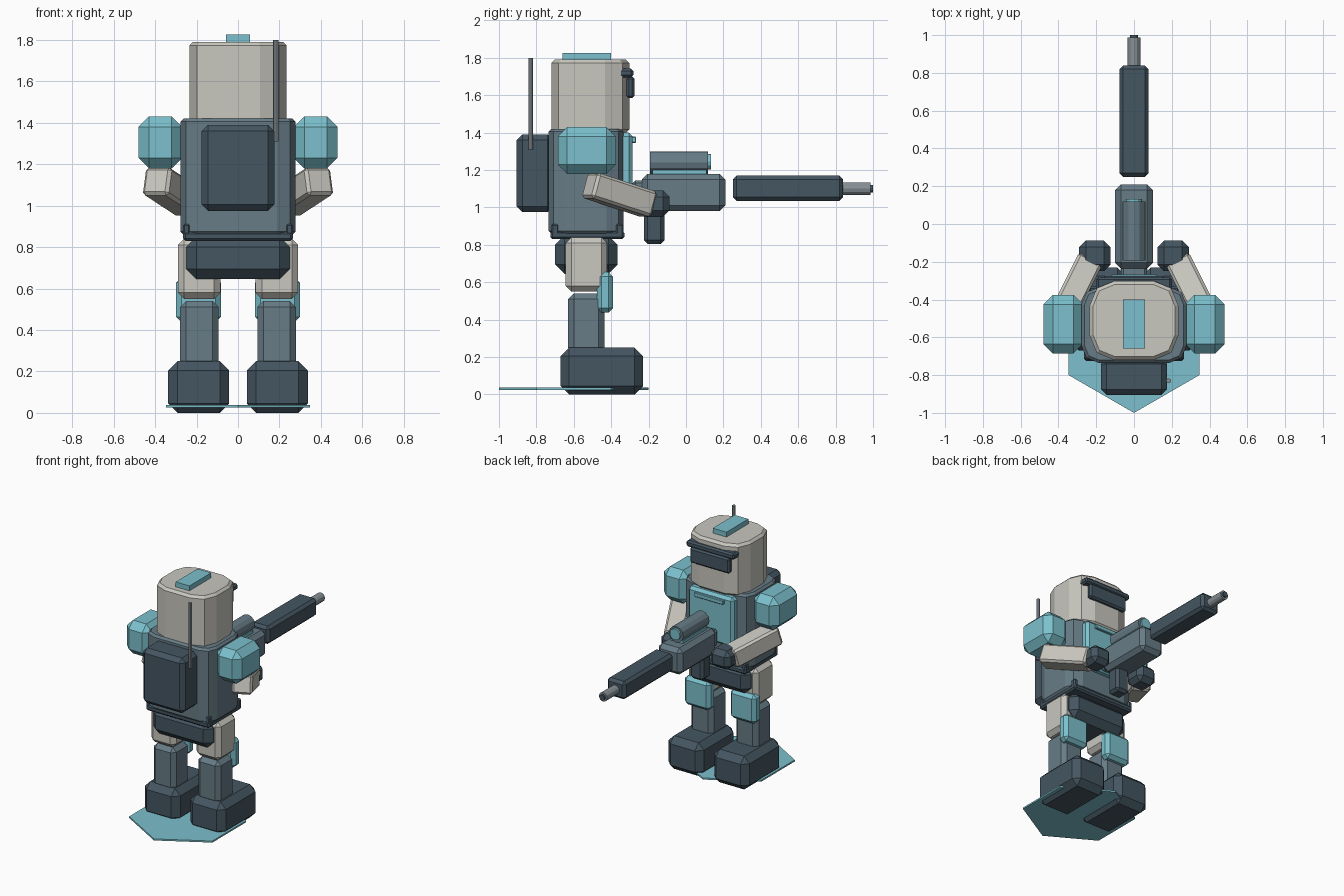
import bpy, bmesh
from mathutils import Vector, Matrix

cube = bpy.data.objects.get("Cube")
if cube:
    bpy.data.objects.remove(cube, do_unlink=True)


def material(name, rgb):
    m = bpy.data.materials.new(name)
    m.use_nodes = True
    color = (*rgb, 1)
    m.diffuse_color = color
    m.node_tree.nodes["Principled BSDF"].inputs["Base Color"].default_value = color
    return m


BONE = material("bone plate", (0.58, 0.57, 0.52))
TEAL = material("teal accent", (0.20, 0.53, 0.61))
STEEL = material("slate steel", (0.135, 0.20, 0.24))
DARK = material("dark slate", (0.058, 0.092, 0.12))
METAL = material("bare metal", (0.24, 0.28, 0.30))


def finish(name, bm, mat):
    me = bpy.data.meshes.new(name)
    bmesh.ops.recalc_face_normals(bm, faces=bm.faces)
    bm.to_mesh(me)
    bm.free()
    me.materials.append(mat)
    ob = bpy.data.objects.new(name, me)
    bpy.context.collection.objects.link(ob)
    return ob


def bevel(bm, edges, width, segments=1):
    bmesh.ops.bevel(bm, geom=edges, offset=width, offset_type='OFFSET',
                    segments=segments, profile=0.5, affect='EDGES')


def box(name, mat, x, y, z, chamfer=0.0, corner=0.0):
    """Box over the ranges x, y, z; corner rounds the upright edges first."""
    bm = bmesh.new()
    bmesh.ops.create_cube(bm, size=1)
    size = [r[1] - r[0] for r in (x, y, z)]
    mid = Vector([(r[0] + r[1]) / 2 for r in (x, y, z)])
    bmesh.ops.scale(bm, vec=size, verts=bm.verts)
    if corner:
        upright = [e for e in bm.edges
                   if abs(e.verts[0].co.z - e.verts[1].co.z) > size[2] / 2]
        bevel(bm, upright, corner, 2)
        rims = [e for e in bm.edges if abs(e.verts[0].co.z - e.verts[1].co.z) < 1e-4]
        bevel(bm, rims, chamfer)
    elif chamfer:
        bevel(bm, bm.edges[:], chamfer)
    ob = finish(name, bm, mat)
    ob.location = mid
    return ob


def rod(name, mat, start, end, radius, sides=12):
    a, b = Vector(start), Vector(end)
    bm = bmesh.new()
    bmesh.ops.create_cone(bm, cap_ends=True, segments=sides, radius1=radius,
                          radius2=radius, depth=(b - a).length)
    turn = (b - a).to_track_quat('Z', 'Y').to_matrix().to_4x4()
    bm.transform(Matrix.Translation((a + b) / 2) @ turn)
    return finish(name, bm, mat)


def wide(w):
    return (-w, w)


# Ground plate: six-sided, points along y
rod("ground_plate", TEAL, (0, -0.6, 0.025), (0, -0.6, 0.037), 0.4, 6)

# Trunk
box("pelvis", DARK, wide(0.25), (-0.70, -0.365), (0.645, 0.85), 0.05)
box("belt", DARK, wide(0.265), (-0.725, -0.33), (0.83, 0.875), 0.012)
box("torso", STEEL, wide(0.278), (-0.735, -0.335), (0.86, 1.42), 0.015, 0.09)
box("chest_plate", TEAL, wide(0.19), (-0.36, -0.285), (1.03, 1.40), 0.02)
box("chest_strip", TEAL, wide(0.12), (-0.30, -0.267), (1.345, 1.378), 0.004)
box("backpack", DARK, wide(0.175), (-0.905, -0.71), (0.975, 1.39), 0.03)
rod("antenna", METAL, (0.183, -0.83, 1.31), (0.183, -0.83, 1.80), 0.013, 8)

# Head
box("head", BONE, wide(0.235), (-0.72, -0.302), (1.40, 1.79), 0.018, 0.13)
box("head_crest", TEAL, wide(0.057), (-0.66, -0.40), (1.78, 1.827))
box("visor_brim", DARK, wide(0.20), (-0.365, -0.282), (1.695, 1.742), 0.012)
box("visor", DARK, wide(0.165), (-0.318, -0.276), (1.585, 1.70), 0.012)

# Limbs, built once per side
for side, s in (("left", 1), ("right", -1)):
    def across(a, b):
        return tuple(sorted((s * a, s * b)))

    box(side + "_foot", DARK, across(0.043, 0.337), (-0.67, -0.23), (0, 0.25), 0.045)
    box(side + "_shin", STEEL, across(0.093, 0.28), (-0.63, -0.437), (0.22, 0.54), 0.03)
    box(side + "_thigh", BONE, across(0.085, 0.29), (-0.643, -0.422), (0.55, 0.84), 0.03)
    box(side + "_knee_guard", TEAL, across(0.083, 0.298), (-0.477, -0.39), (0.437, 0.655), 0.025)
    box(side + "_shoulder", TEAL, across(0.27, 0.48), (-0.685, -0.375), (1.18, 1.43), 0.05)
    box(side + "_hand", DARK, across(0.125, 0.29), (-0.25, -0.087), (0.95, 1.09), 0.035)
    # Forearm slants inward, forward and down to the hand
    a, b = Vector((s * 0.395, -0.515, 1.12)), Vector((s * 0.235, -0.195, 1.015))
    half = (b - a).length / 2
    arm = box(side + "_arm", BONE, wide(0.07), wide(half), wide(0.07), 0.015)
    arm.location = (a + b) / 2
    arm.rotation_mode = 'QUATERNION'
    arm.rotation_quaternion = (b - a).to_track_quat('Y', 'Z')
    # Belt posts
    for end, y in (("front", -0.70), ("back", -0.355)):
        box(f"{side}_{end}_belt_post", DARK, across(0.23, 0.265),
            (y - 0.02, y + 0.02), (0.835, 0.912), 0.008)

# Rifle
box("rifle_stock", STEEL, wide(0.07), (-0.285, -0.22), (1.02, 1.145), 0.015)
box("rifle_body", STEEL, wide(0.10), (-0.235, 0.21), (0.98, 1.18), 0.03)
box("rifle_grip", DARK, wide(0.055), (-0.225, -0.115), (0.805, 1.0), 0.02)
box("scope_rail", TEAL, wide(0.05), (-0.18, 0.11), (1.165, 1.20))
rod("scope", STEEL, (0, -0.193, 1.24), (0, 0.118, 1.24), 0.06)
rod("scope_lens", TEAL, (0, 0.115, 1.245), (0, 0.133, 1.245), 0.042)
box("handguard", DARK, wide(0.077), (0.25, 0.84), (1.035, 1.17), 0.02)
rod("barrel", METAL, (0, 0.82, 1.10), (0, 0.987, 1.10), 0.034)
rod("muzzle", DARK, (0, 0.98, 1.10), (0, 1.0, 1.10), 0.021)
